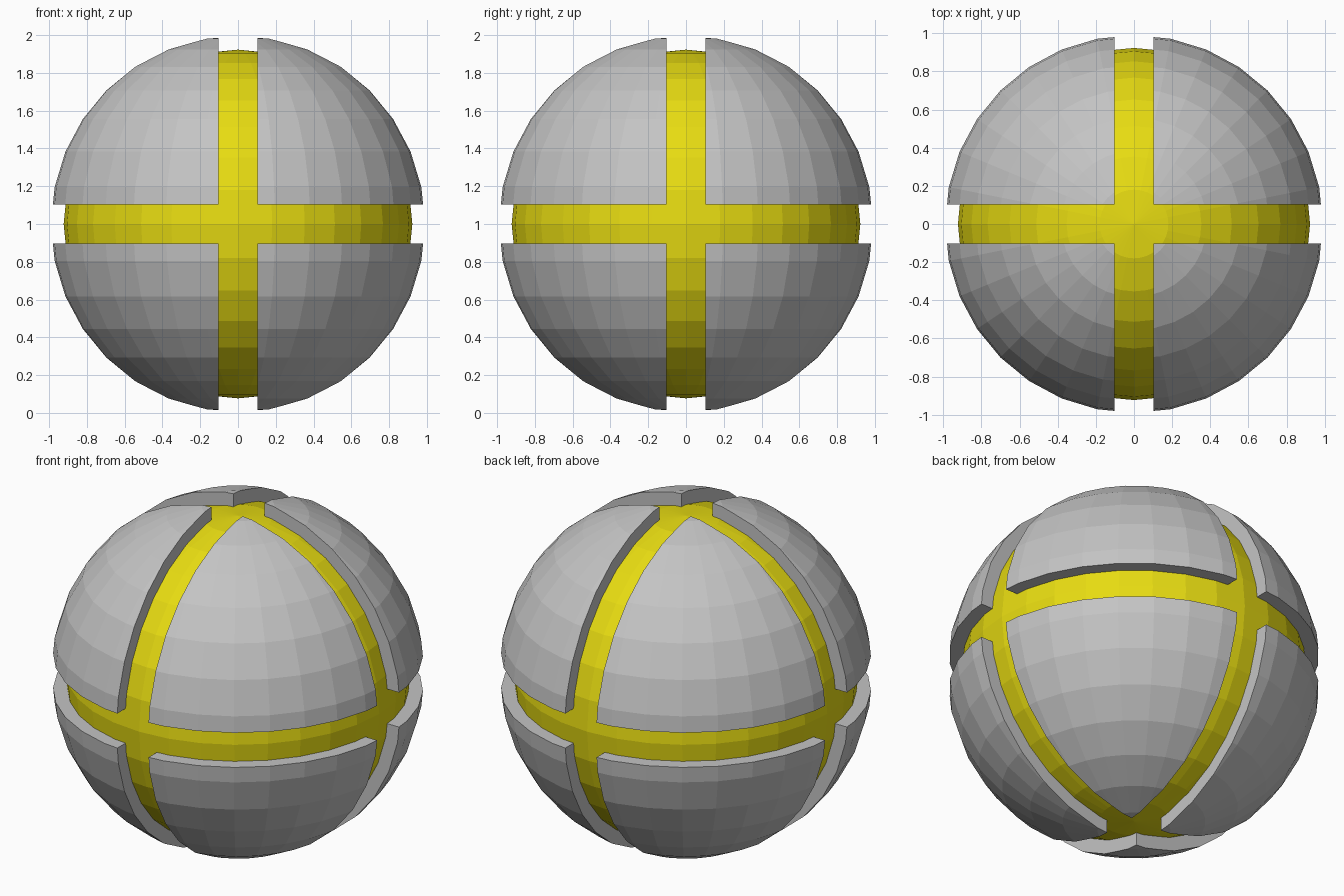
import bpy, bmesh
from mathutils import Vector

if "Cube" in bpy.data.objects:
    bpy.data.objects.remove(bpy.data.objects["Cube"])

CENTRE = Vector((0, 0, 1))
GAP = 0.102  # half width of the grooves


def material(name, rgb):
    m = bpy.data.materials.new(name)
    m.diffuse_color = (*rgb, 1)
    m.use_nodes = True
    m.node_tree.nodes["Principled BSDF"].inputs["Base Color"].default_value = m.diffuse_color
    return m


grey = material("grey", (0.55, 0.55, 0.55))
yellow = material("yellow", (0.83, 0.74, 0.006))


def sphere(name, radius, mat, octant=None):
    bm = bmesh.new()
    bmesh.ops.create_uvsphere(bm, u_segments=32, v_segments=16, radius=radius)
    # Trim the ball to one octant, set back from each axis plane, and cap the cuts
    for axis, sign in enumerate(octant or ()):
        n = Vector((0, 0, 0))
        n[axis] = sign
        cut = bmesh.ops.bisect_plane(
            bm, geom=bm.verts[:] + bm.edges[:] + bm.faces[:], dist=1e-5,
            plane_co=n * GAP, plane_no=n, clear_inner=True)
        rim = [e for e in cut["geom_cut"] if isinstance(e, bmesh.types.BMEdge)]
        bmesh.ops.contextual_create(bm, geom=rim)
    bmesh.ops.recalc_face_normals(bm, faces=bm.faces[:])
    bmesh.ops.translate(bm, verts=bm.verts[:], vec=CENTRE)
    me = bpy.data.meshes.new(name)
    bm.to_mesh(me)
    bm.free()
    me.materials.append(mat)
    ob = bpy.data.objects.new(name, me)
    bpy.context.collection.objects.link(ob)


# Inner core showing through the grooves
sphere("inner_core", 0.923, yellow)

# Eight outer shell panels
for sx in (-1, 1):
    for sy in (-1, 1):
        for sz in (-1, 1):
            name = "panel_%s_%s_%s" % ("right" if sx > 0 else "left",
                                       "back" if sy > 0 else "front",
                                       "upper" if sz > 0 else "lower")
            sphere(name, 1.0, grey, (sx, sy, sz))
